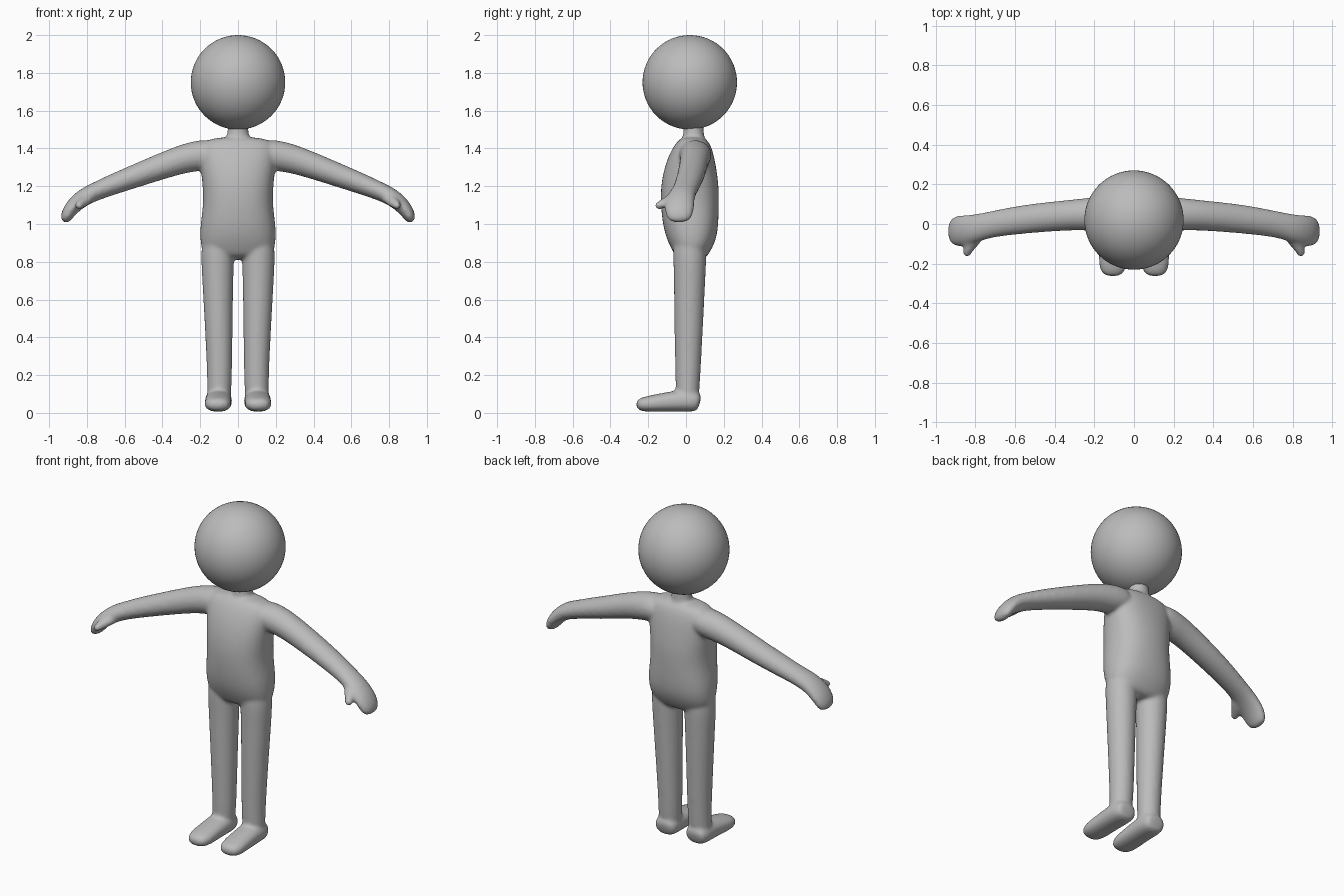
import bpy
import bmesh
from math import cos, sin, pi
from mathutils import Vector

if "Cube" in bpy.data.objects:
    bpy.data.objects.remove(bpy.data.objects["Cube"])

SIDES = 16
X, Y = Vector((1, 0, 0)), Vector((0, 1, 0))

grey = bpy.data.materials.new("plain grey")
grey.use_nodes = True
grey.diffuse_color = (0.5, 0.5, 0.5, 1)
grey.node_tree.nodes["Principled BSDF"].inputs["Base Color"].default_value = (0.5, 0.5, 0.5, 1)


def loft(bm, sections, side, power=1.0):
    """Skin rounded sections (x, y, z, radius along side, radius across)."""
    centres = [Vector(s[:3]) for s in sections]
    rings = []
    for i, s in enumerate(sections):
        along = centres[min(i + 1, len(centres) - 1)] - centres[max(i - 1, 0)]
        across = along.cross(side).normalized()
        u = across.cross(along).normalized()
        ring = []
        for k in range(SIDES):
            a = 2 * pi * k / SIDES
            c, d = cos(a), sin(a)
            c = abs(c) ** power * (1 if c > 0 else -1)
            d = abs(d) ** power * (1 if d > 0 else -1)
            ring.append(bm.verts.new(centres[i] + u * c * s[3] + across * d * s[4]))
        rings.append(ring)
    for a, b in zip(rings, rings[1:]):
        for k in range(SIDES):
            n = (k + 1) % SIDES
            bm.faces.new((a[k], a[n], b[n], b[k]))
    bm.faces.new(rings[0])
    bm.faces.new(rings[-1])


def mirrored(sections, sign):
    return [(s[0] * sign, *s[1:]) for s in sections]


bm = bmesh.new()

# Torso and neck
torso = [(0, .02, .81, .13, .07), (0, .025, .85, .195, .10), (0, .03, .92, .205, .135),
         (0, .025, 1.0, .203, .15), (0, .02, 1.1, .187, .157), (0, .02, 1.2, .19, .157),
         (0, .025, 1.3, .202, .14), (0, .035, 1.38, .21, .115), (0, .04, 1.43, .20, .09),
         (0, .04, 1.462, .12, .06)]
loft(bm, torso, X, .85)
neck = [(0, .04, 1.40, .075, .07), (0, .04, 1.47, .06, .058), (0, .04, 1.5, .055, .053),
        (0, .04, 1.6, .055, .053)]
loft(bm, neck, X)

# Limbs
leg = [(.10, .02, .96, .08, .08), (.108, .02, .86, .091, .092), (.108, .02, .75, .086, .086),
       (.103, .015, .5, .076, .079), (.097, .01, .2, .067, .068), (.10, .008, .12, .066, .064),
       (.10, .008, .05, .06, .058)]
foot = [(.102, .075, .055, .045, .035), (.102, .06, .06, .068, .054), (.103, 0, .065, .074, .06),
        (.104, -.08, .06, .072, .054), (.106, -.16, .052, .074, .047),
        (.107, -.225, .045, .07, .04), (.107, -.265, .042, .045, .025)]
arm = [(.10, .045, 1.375, .09, .07), (.19, .05, 1.365, .088, .085), (.28, .048, 1.348, .08, .078),
       (.38, .04, 1.315, .077, .072), (.5, .03, 1.27, .075, .065), (.63, .013, 1.222, .071, .058),
       (.74, -.006, 1.178, .066, .05), (.81, -.025, 1.147, .074, .048),
       (.87, -.035, 1.10, .081, .043), (.905, -.037, 1.05, .076, .036),
       (.922, -.037, 1.008, .052, .022)]
thumb = [(.765, -.035, 1.16, .03, .03), (.81, -.085, 1.125, .035, .03),
         (.838, -.13, 1.103, .026, .025), (.848, -.165, 1.09, .018, .018)]
for sign in (1, -1):
    loft(bm, mirrored(leg, sign), X)
    loft(bm, mirrored(foot, sign), X, .85)
    loft(bm, mirrored(arm, sign), Y)
    loft(bm, mirrored(thumb, sign), X)

bmesh.ops.recalc_face_normals(bm, faces=bm.faces)
mesh = bpy.data.meshes.new("body")
bm.to_mesh(mesh)
bm.free()
mesh.materials.append(grey)
body = bpy.data.objects.new("body", mesh)
bpy.context.collection.objects.link(body)

# Merge the parts into one soft skin
subdivide = body.modifiers.new("round", 'SUBSURF')
subdivide.levels = subdivide.render_levels = 2
skin = body.modifiers.new("merge", 'REMESH')
skin.mode = 'VOXEL'
skin.voxel_size = .01
skin.use_smooth_shade = True
soften = body.modifiers.new("soften", 'SMOOTH')
soften.factor = .5
soften.iterations = 8

# Head
bpy.ops.mesh.primitive_uv_sphere_add(segments=64, ring_count=32, radius=.25, location=(0, .02, 1.75))
head = bpy.context.object
head.name = "head"
head.data.materials.append(grey)
bpy.ops.object.shade_smooth()
